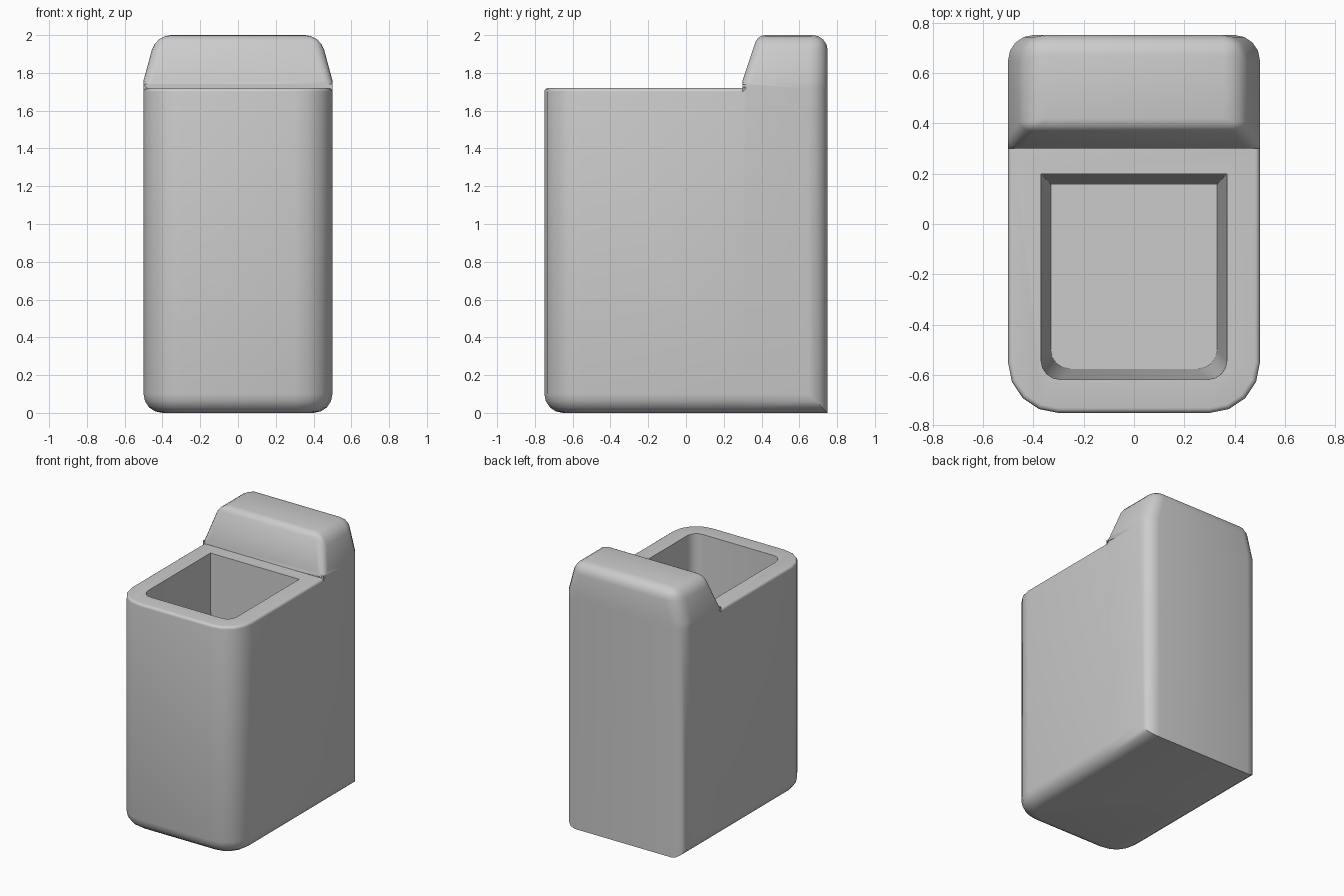
import bpy
import bmesh

cube = bpy.data.objects.get("Cube")
if cube:
    bpy.data.objects.remove(cube, do_unlink=True)

BACK, STEP, RIM, SHOULDER, TOP = 0.75, 0.30, 1.72, 1.76, 2.0
HALF = 0.5


def near(a, b):
    return abs(a - b) < 1e-4


def make_object(name, bm):
    bmesh.ops.recalc_face_normals(bm, faces=bm.faces)
    mesh = bpy.data.meshes.new(name)
    bm.to_mesh(mesh)
    bm.free()
    ob = bpy.data.objects.new(name, mesh)
    bpy.context.collection.objects.link(ob)
    return ob


def box(bm, lo, hi):
    verts = bmesh.ops.create_cube(bm, size=1)["verts"]
    for v in verts:
        for i in range(3):
            v.co[i] = hi[i] if v.co[i] > 0 else lo[i]


def is_upright(e):
    a, b = (v.co for v in e.verts)
    return abs(a.z - b.z) > 0.01


def round_front(bm, radius, segments):
    """Round the two upright front corners."""
    y_mid = min(v.co.y for v in bm.verts) + 0.1
    edges = [e for e in bm.edges
             if is_upright(e) and all(v.co.y < y_mid for v in e.verts)]
    bmesh.ops.bevel(bm, geom=edges, offset=radius, segments=segments,
                    profile=0.5, affect='EDGES')


def raise_face(bm, face, z):
    new = bmesh.ops.extrude_face_region(bm, geom=[face])["geom"]
    for v in (g for g in new if isinstance(g, bmesh.types.BMVert)):
        v.co.z = z
    if face.is_valid:
        bm.faces.remove(face)
    return next(g for g in new if isinstance(g, bmesh.types.BMFace))


# Body block, split where the raised back begins
bm = bmesh.new()
box(bm, (-HALF, -BACK, 0), (HALF, BACK, RIM))
round_front(bm, 0.2, 4)
bmesh.ops.bisect_plane(bm, geom=bm.verts[:] + bm.edges[:] + bm.faces[:],
                       plane_co=(0, STEP, 0), plane_no=(0, 1, 0))

# Raised back: short upright step, then a tapered head
face = next(f for f in bm.faces
            if f.normal.z > 0.9 and f.calc_center_median().y > STEP)
face = raise_face(bm, face, SHOULDER)
face = raise_face(bm, face, TOP)
for v in face.verts:
    v.co.x *= 0.87
    if near(v.co.y, STEP):
        v.co.y = 0.38

# Edge rounding, as a share of the bevel width
weight = bm.edges.layers.float.new("bevel_weight_edge")
for e in bm.edges:
    a, b = (v.co for v in e.verts)
    at_back = near(a.y, BACK) and near(b.y, BACK)
    if is_upright(e):
        if at_back:
            e[weight] = 1.0
        elif max(a.z, b.z) > SHOULDER + 0.1:
            e[weight] = 0.5
    elif near(a.z, b.z):
        on_split = near(a.y, STEP) and near(b.y, STEP)
        if near(a.z, 0) and not at_back and not on_split:
            e[weight] = 1.0
        elif near(a.z, RIM) and min(a.y, b.y) < STEP - 0.01:
            e[weight] = 0.2
        elif near(a.z, TOP):
            front = a.y < 0.4 and b.y < 0.4
            e[weight] = 0.4 if front else 0.8
bin_body = make_object("bin_body", bm)

# Tapered cavity
bm = bmesh.new()
FLOOR, MOUTH = 0.13, RIM + 0.1
box(bm, (-0.33, -0.575, FLOOR), (0.33, 0.157, MOUTH))
for v in bm.verts:
    if v.co.z > 1:
        v.co.x *= 1.125
        v.co.y += 0.045 if v.co.y > 0 else -0.045
round_front(bm, 0.075, 4)
cavity = make_object("cavity_cutter", bm)
cavity.hide_render = True

bevel = bin_body.modifiers.new("rounding", 'BEVEL')
bevel.limit_method = 'WEIGHT'
bevel.width = 0.1
bevel.segments = 4
bevel.use_clamp_overlap = False
cut = bin_body.modifiers.new("cavity", 'BOOLEAN')
cut.operation = 'DIFFERENCE'
cut.solver = 'EXACT'
cut.object = cavity

bpy.ops.object.select_all(action='DESELECT')
bin_body.select_set(True)
bpy.context.view_layer.objects.active = bin_body
for name in ("rounding", "cavity"):
    bpy.ops.object.modifier_apply(modifier=name)
bpy.data.objects.remove(cavity, do_unlink=True)

# Single plain grey
grey = bpy.data.materials.new("plain_grey")
grey.use_nodes = True
colour = (0.6, 0.6, 0.6, 1)
grey.diffuse_color = colour
grey.node_tree.nodes["Principled BSDF"].inputs["Base Color"].default_value = colour
bin_body.data.materials.clear()
bin_body.data.materials.append(grey)
for p in bin_body.data.polygons:
    p.material_index = 0
bpy.ops.object.shade_smooth_by_angle(angle=0.6)
